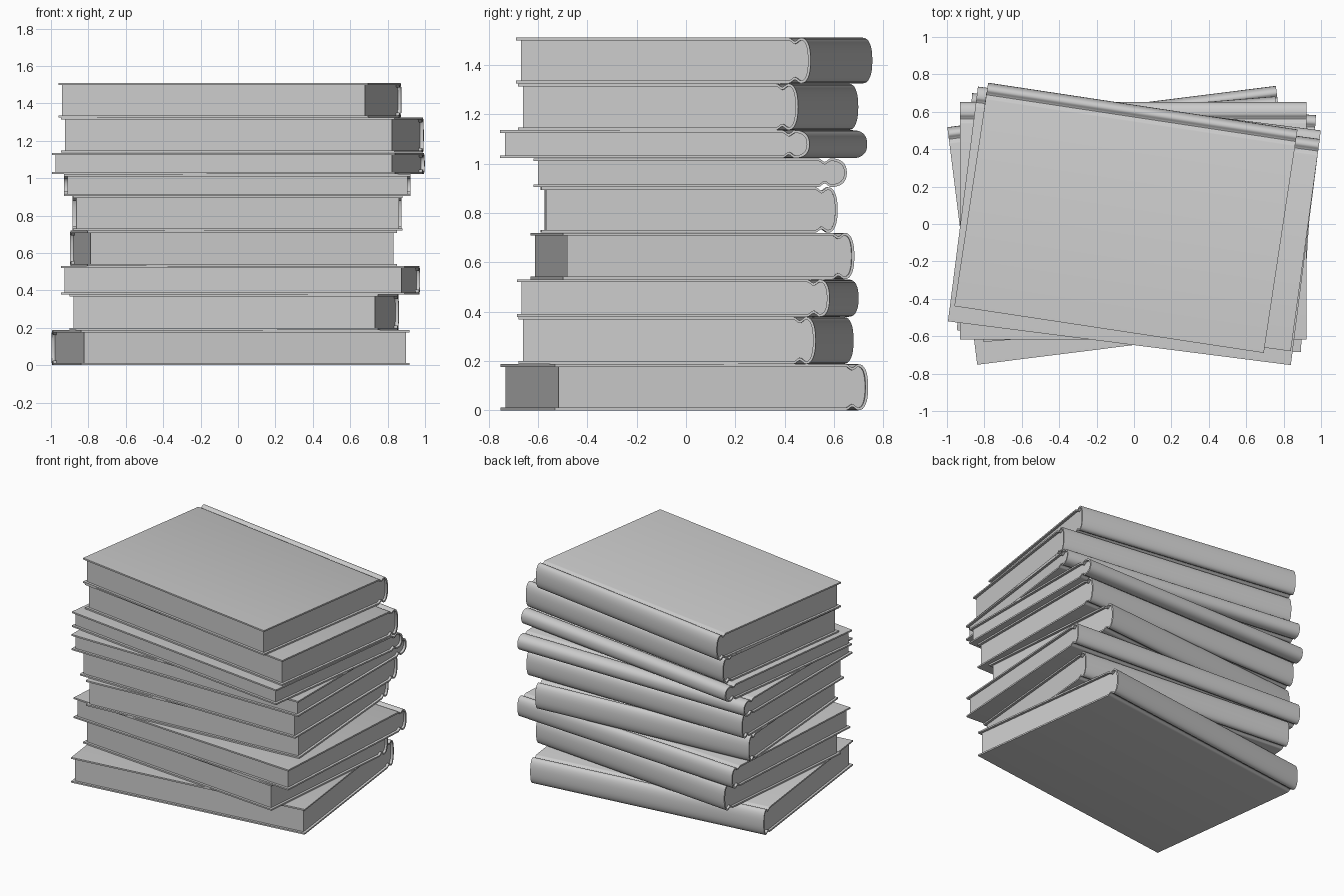
import bpy, bmesh, math

if "Cube" in bpy.data.objects:
    bpy.data.objects.remove(bpy.data.objects["Cube"])

COVER = 0.011    # board thickness
INSET = 0.018    # how far the pages sit back from the boards

# length, depth, centre x, centre y, turn (radians), spine bulge
BOOKS = [
    (1.77, 1.28, -0.04, -0.007, 0.125, 0.04),
    (1.655, 1.21, -0.02, 0.0, -0.093, 0.04),
    (1.842, 1.27, 0.013, 0.007, -0.064, 0.04),
    (1.66, 1.184, -0.024, 0.026, 0.08, 0.04),
    (1.76, 1.20, -0.003, 0.012, 0.003, 0.04),
    (1.853, 1.27, -0.003, 0.017, 0.0, 0.065),
    (1.848, 1.265, 0.002, -0.01, -0.127, 0.06),
    (1.80, 1.145, 0.024, 0.009, -0.136, 0.04),
    (1.673, 1.208, -0.043, 0.033, -0.15, 0.04),
]
LEVELS = [0, 0.188, 0.379, 0.531, 0.72, 0.905, 1.022, 1.136, 1.325, 1.51]


def case_path(depth, half_h, bulge, off, front):
    """Side profile: top board, hinge groove, round spine, then mirrored below."""
    end, h = depth / 2 - off, half_h - off
    root = depth / 2 - bulge
    pts = [(-depth / 2 + front, h)]
    for i in range(9):                                   # hinge groove
        dip = 0.5 - 0.5 * math.cos(2 * math.pi * i / 8)
        pts.append((root - 0.05 + 0.05 * i / 8, h - 0.014 * dip))
    for i in range(1, 9):                                # half of the spine curve
        a = math.pi / 2 * (1 - i / 8)
        pts.append((root + (end - root) * math.cos(a) ** 0.85,
                    h * math.sin(a) ** 0.85 if i < 8 else 0.0))
    return pts + [(y, -z) for y, z in reversed(pts[:-1])]


def extrude_profile(name, profile, length, loc, turn):
    """Extrude a closed y-z profile along x."""
    bm = bmesh.new()
    face = bm.faces.new([bm.verts.new((-length / 2, y, z)) for y, z in profile])
    new = bmesh.ops.extrude_face_region(bm, geom=[face])["geom"]
    bmesh.ops.translate(bm, vec=(length, 0, 0),
                        verts=[v for v in new if isinstance(v, bmesh.types.BMVert)])
    # extrusion may or may not keep the starting cap
    caps = [f for f in bm.faces if all(abs(v.co.x + length / 2) < 1e-6 for v in f.verts)]
    if not caps:
        bmesh.ops.holes_fill(bm, edges=[e for e in bm.edges if e.is_boundary], sides=0)
    bmesh.ops.recalc_face_normals(bm, faces=bm.faces)
    mesh = bpy.data.meshes.new(name)
    bm.to_mesh(mesh)
    bm.free()
    ob = bpy.data.objects.new(name, mesh)
    ob.location = loc
    ob.rotation_euler.z = turn
    bpy.context.collection.objects.link(ob)
    bpy.ops.object.select_all(action='DESELECT')
    ob.select_set(True)
    bpy.context.view_layer.objects.active = ob
    bpy.ops.object.shade_smooth_by_angle(angle=math.radians(35))
    return ob


for n, (length, depth, cx, cy, turn, bulge) in enumerate(BOOKS):
    low, high = LEVELS[n], LEVELS[n + 1]
    gap = 0.001 if n < len(BOOKS) - 1 else 0
    half_h = (high - low - gap) / 2
    loc = (cx, cy, low + half_h)
    # wrap-around case
    outer = case_path(depth, half_h, bulge, 0, 0)
    inner = case_path(depth, half_h, bulge, COVER, 0)
    extrude_profile(f"book_{n + 1}_cover", outer + inner[::-1], length, loc, turn)
    # page block
    pages = case_path(depth, half_h, bulge, COVER - 0.001, INSET)
    extrude_profile(f"book_{n + 1}_pages", pages, length - 2 * INSET, loc, turn)
